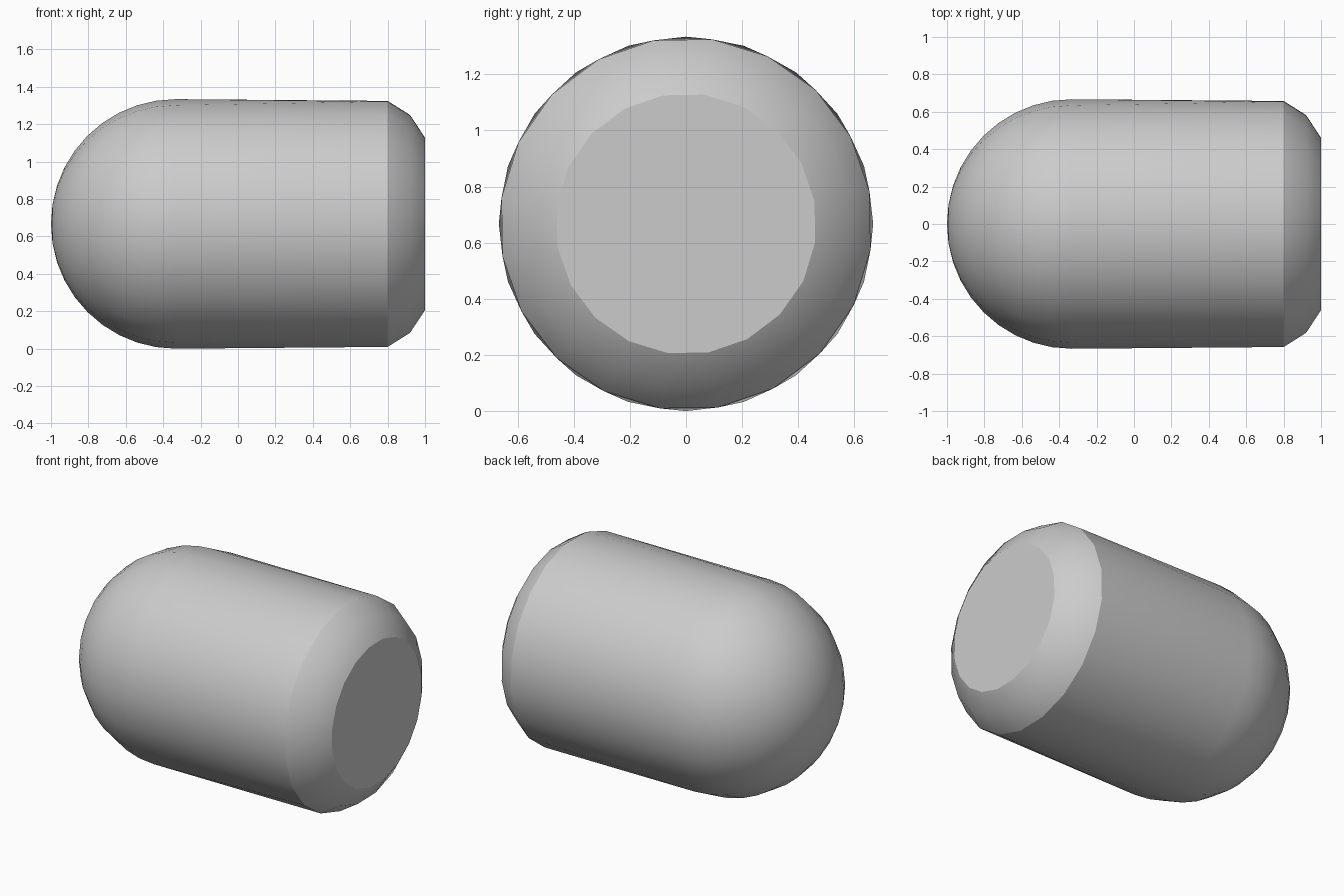
import bpy, bmesh
from math import sin, cos, radians

if "Cube" in bpy.data.objects:
    bpy.data.objects.remove(bpy.data.objects["Cube"])

SIDES = 20
R = 0.667          # dome radius, also the height of the axis
STEP = 360 / SIDES


def ring(bm, x, r, offset):
    return [bm.verts.new((x, r * cos(radians(offset + STEP * i)),
                          R + r * sin(radians(offset + STEP * i)))) for i in range(SIDES)]


bm = bmesh.new()

# Rounded nose: pole and rings up to the full radius
pole = bm.verts.new((-1, 0, R))
rings = [ring(bm, -1 + R - R * cos(radians(t)), R * sin(radians(t)), 0)
         for t in range(9, 91, 9)]

# Long body ends in a slightly twisted ring, then the rounded shoulder
rings += [ring(bm, x, r, 10) for x, r in ((0.8, 0.664), (0.92, 0.588), (1.0, 0.465))]

for i in range(SIDES):
    bm.faces.new((pole, rings[0][i], rings[0][(i + 1) % SIDES]))
for a, b in zip(rings, rings[1:]):
    twisted = b is rings[-3]
    for i in range(SIDES):
        j = (i + 1) % SIDES
        if twisted:
            bm.faces.new((a[i], b[i], a[j]))
            bm.faces.new((b[i], b[j], a[j]))
        else:
            bm.faces.new((a[i], b[i], b[j], a[j]))

# Flat end
bm.faces.new(rings[-1])
bmesh.ops.recalc_face_normals(bm, faces=bm.faces[:])

mesh = bpy.data.meshes.new("capsule_body")
bm.to_mesh(mesh)
bm.free()
body = bpy.data.objects.new("capsule_body", mesh)
bpy.context.collection.objects.link(body)
bpy.context.view_layer.objects.active = body
body.select_set(True)
bpy.ops.object.shade_smooth_by_angle(angle=radians(30))
